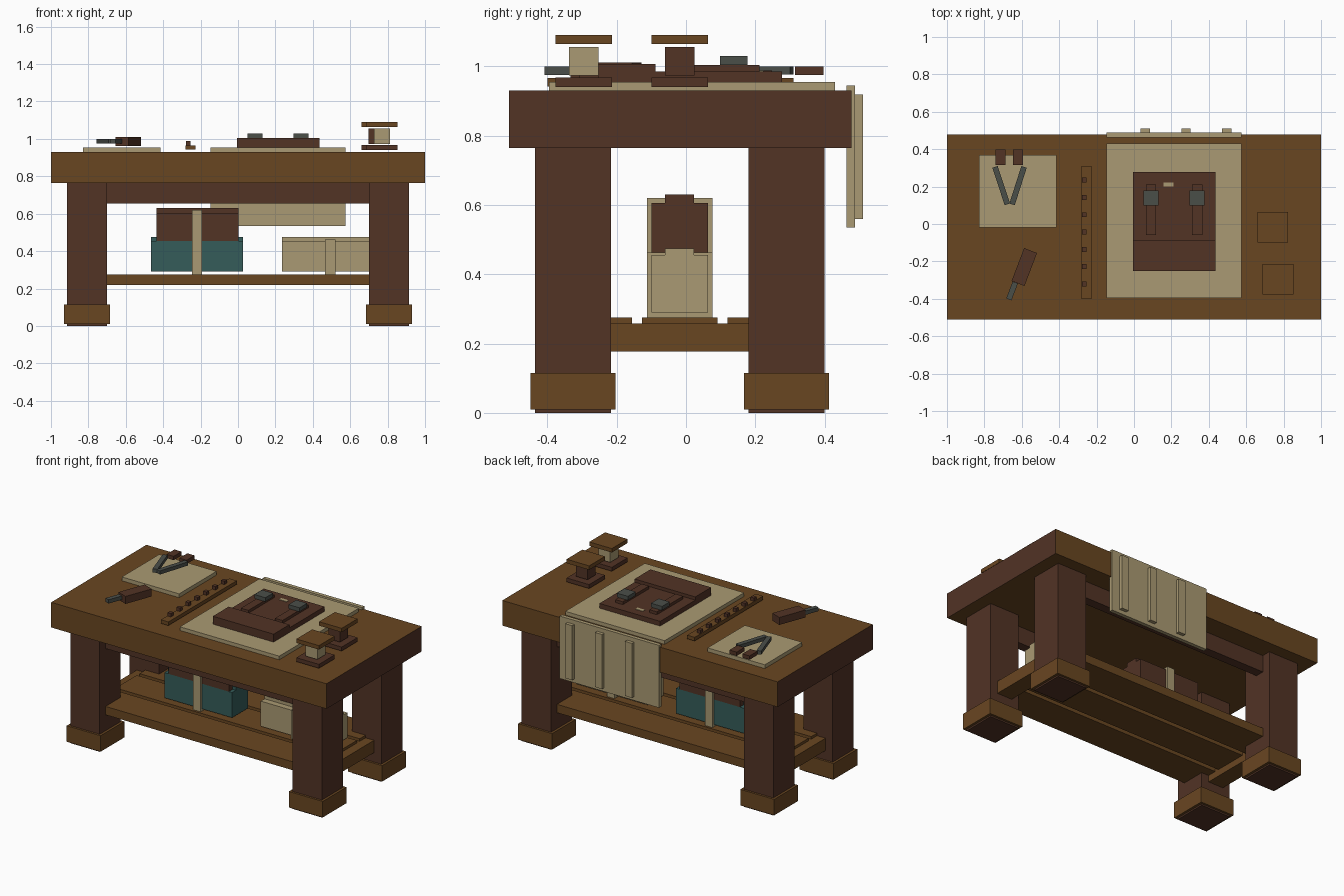
import bpy, bmesh, math
from mathutils import Matrix, Vector

cube = bpy.data.objects.get("Cube")
if cube:
    bpy.data.objects.remove(cube, do_unlink=True)


def material(name, rgb):
    lin = [(c / 255 / 12.92) if c < 11 else ((c / 255 + 0.055) / 1.055) ** 2.4 for c in rgb]
    m = bpy.data.materials.new(name)
    m.use_nodes = True
    m.diffuse_color = (*lin, 1)
    m.node_tree.nodes["Principled BSDF"].inputs["Base Color"].default_value = (*lin, 1)
    return m


OAK = material("oak brown", (105, 70, 33))
DARK = material("dark wood", (82, 51, 37))
TAN = material("tan cloth", (170, 154, 115))
TEAL = material("teal cloth", (53, 92, 90))
STEEL = material("grey steel", (74, 78, 73))


def box(name, mat, x, y, z, angle=0):
    """Box from (min, max) ranges, turned about its own vertical axis."""
    size = Vector((x[1] - x[0], y[1] - y[0], z[1] - z[0]))
    centre = Vector((sum(x) / 2, sum(y) / 2, sum(z) / 2))
    bm = bmesh.new()
    bmesh.ops.create_cube(bm, size=1, matrix=Matrix.Diagonal((*size, 1)))
    mesh = bpy.data.meshes.new(name)
    bm.to_mesh(mesh)
    bm.free()
    mesh.materials.append(mat)
    ob = bpy.data.objects.new(name, mesh)
    ob.location = centre
    ob.rotation_euler.z = angle
    bpy.context.collection.objects.link(ob)
    return ob


def bar(name, mat, a, b, width, z):
    """Flat bar running from point a to point b."""
    dx, dy = b[0] - a[0], b[1] - a[1]
    cx, cy, half = (a[0] + b[0]) / 2, (a[1] + b[1]) / 2, math.hypot(dx, dy) / 2
    return box(name, mat, (cx - half, cx + half), (cy - width / 2, cy + width / 2), z,
               math.atan2(dy, dx))


# Table top with dark end grain
top = box("table_top", OAK, (-1, 1), (-0.51, 0.478), (0.765, 0.93))
top.data.materials.append(DARK)
for face in top.data.polygons:
    if abs(face.normal.x) > 0.9:
        face.material_index = 1

# Legs, feet, side stretchers
for sx, side in ((-1, "right"), (1, "left")):
    cx = sx * 0.807
    for cy, end in ((-0.326, "front"), (0.29, "back")):
        box(f"leg_{end}_{side}", DARK, (cx - 0.107, cx + 0.107), (cy - 0.109, cy + 0.109), (0, 0.765))
        box(f"foot_{end}_{side}", OAK, (cx - 0.123, cx + 0.123), (cy - 0.123, cy + 0.123), (0.01, 0.115))
    box(f"stretcher_{side}", OAK, (cx - 0.055, cx + 0.055), (-0.3, 0.27), (0.177, 0.258))

# Aprons and shelf slats
for cy, end in ((-0.345, "front"), (0.31, "back")):
    box(f"apron_{end}", DARK, (-0.71, 0.71), (cy - 0.03, cy + 0.03), (0.655, 0.765))
for i in range(3):
    y = -0.375 + 0.2475 * i
    box(f"shelf_slat_{i + 1}", OAK, (-0.8, 0.8), (y, y + 0.219), (0.22, 0.275))


# Stacked bundles on the shelf, each with a raised ridge
def bundle(name, mat, x, z0, z1, ridge):
    box(name, mat, x, (-0.10, 0.063), (z0, z1))
    box(name + "_ridge", mat, x, (-0.06, 0.023), (z1, ridge))


bundle("teal_bundle", TEAL, (-0.465, 0.027), 0.29, 0.455, 0.475)
bundle("dark_bundle", DARK, (-0.435, 0.003), 0.455, 0.605, 0.63)
bundle("tan_bundle", TAN, (0.235, 0.75), 0.29, 0.455, 0.475)
box("tall_strap", TAN, (-0.246, -0.192), (-0.113, 0.077), (0.275, 0.62))
box("short_strap", TAN, (0.465, 0.52), (-0.113, 0.077), (0.275, 0.463))

# Cloth, hanging towel with ribs, small mat
box("cloth", TAN, (-0.146, 0.576), (-0.395, 0.43), (0.93, 0.954))
box("towel", TAN, (-0.146, 0.576), (0.463, 0.488), (0.535, 0.945))
for i in range(3):
    x = 0.036 + 0.217 * i
    box(f"towel_rib_{i + 1}", TAN, (x, x + 0.05), (0.488, 0.51), (0.56, 0.918))
box("small_mat", TAN, (-0.83, -0.414), (-0.02, 0.368), (0.93, 0.955))

# Folio with flap, straps and buckles
box("folio", DARK, (-0.006, 0.435), (-0.252, 0.277), (0.954, 0.985))
box("folio_flap", DARK, (-0.006, 0.435), (-0.252, -0.088), (0.985, 1.006))
box("folio_tag", TAN, (0.158, 0.212), (0.2, 0.223), (0.985, 0.988))
for i, cx in enumerate((0.09, 0.338)):
    box(f"folio_strap_{i + 1}", DARK, (cx - 0.027, cx + 0.027), (-0.06, 0.212), (0.985, 1.004))
    box(f"folio_buckle_{i + 1}", STEEL, (cx - 0.04, cx + 0.04), (0.098, 0.178), (1.004, 1.03))

# Rail with a row of pegs
box("peg_rail", OAK, (-0.28, -0.226), (-0.4, 0.31), (0.942, 0.966))
for i in range(7):
    y = 0.235 - 0.0926 * i
    box(f"peg_{i + 1}", DARK, (-0.279, -0.254), (y - 0.013, y + 0.013), (0.966, 0.988))

# Spools
for name, cx, cy, mat in (("front_spool", 0.77, -0.295, TAN), ("back_spool", 0.741, -0.018, DARK)):
    for part, m, r, z in (("base", DARK, 0.082, (0.941, 0.967)), ("core", mat, 0.042, (0.973, 1.056)),
                          ("cap", OAK, 0.082, (1.064, 1.09))):
        box(f"{name}_{part}", m, (cx - r, cx + r), (cy - r, cy + r), z)

# Shears: two blades with handles
for name, a, b, hx in (("right", (-0.743, 0.305), (-0.677, 0.105), -0.714),
                       ("left", (-0.588, 0.305), (-0.652, 0.105), -0.62)):
    bar(f"shear_blade_{name}", STEEL, a, b, 0.03, (0.976, 1.0))
    box(f"shear_handle_{name}", DARK, (hx - 0.026, hx + 0.026), (0.315, 0.397), (0.975, 1.0))

# Chisel
bar("chisel_handle", DARK, (-0.62, -0.318), (-0.553, -0.142), 0.074, (0.962, 1.011))
bar("chisel_blade", STEEL, (-0.669, -0.403), (-0.635, -0.313), 0.03, (0.975, 1.0))
